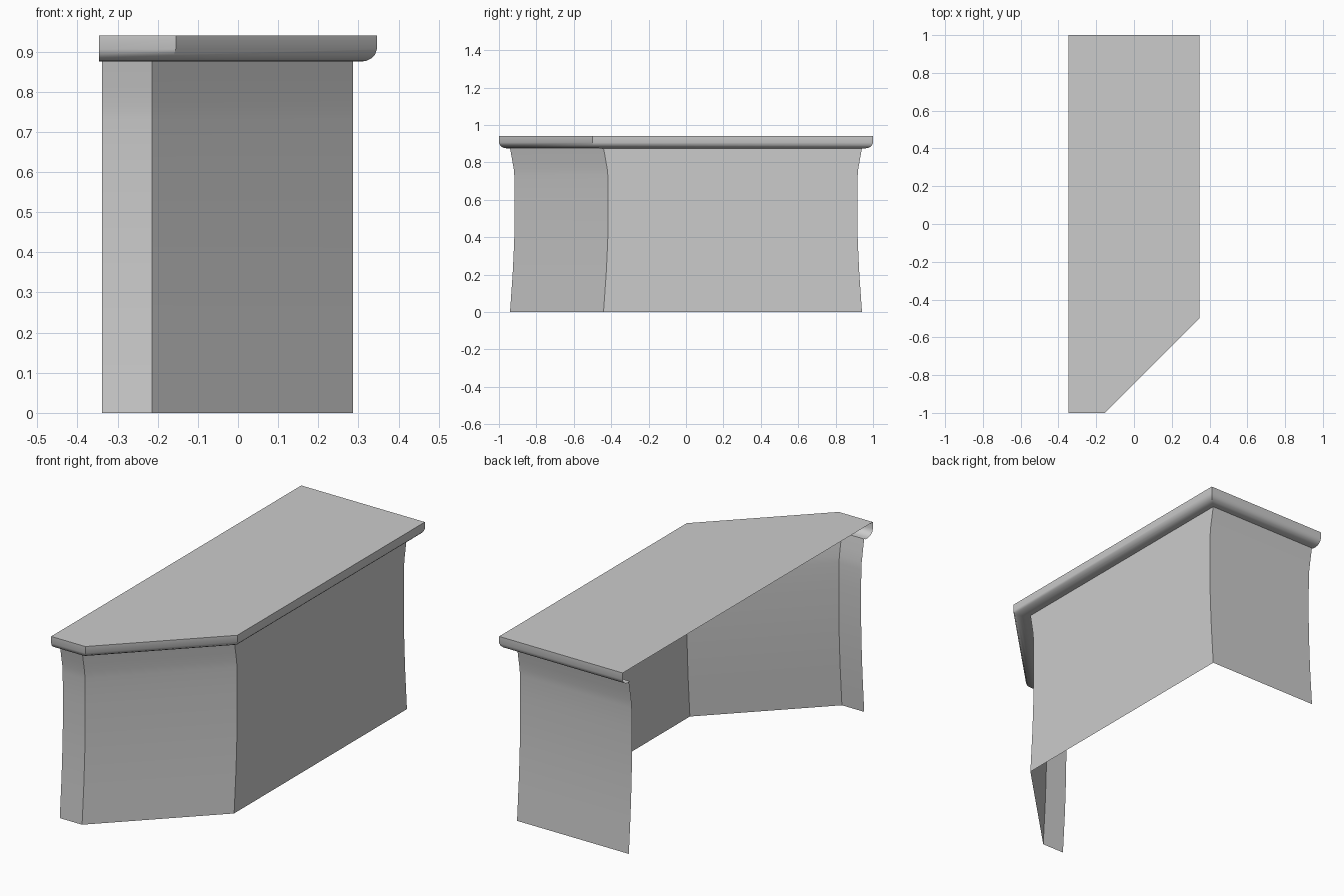
import bpy

if "Cube" in bpy.data.objects:
    bpy.data.objects.remove(bpy.data.objects["Cube"])

# Plan outline, open on the left (staff) side: start, corners, end
X0, X1 = -0.346, 0.346
PLAN = [(X0, -1.0), (-0.155, -1.0), (X1, -0.5), (X1, 1.0), (X0, 1.0)]
# Inset direction of each outline point
INSET = [(0, 1), (-1, 1), (-1, 1), (-1, -1), (0, -1)]


def make_object(name, verts, faces):
    mesh = bpy.data.meshes.new(name)
    mesh.from_pydata(verts, [], faces)
    mesh.update()
    obj = bpy.data.objects.new(name, mesh)
    bpy.context.collection.objects.link(obj)
    bpy.ops.object.select_all(action='DESELECT')
    obj.select_set(True)
    bpy.context.view_layer.objects.active = obj
    bpy.ops.object.shade_smooth_by_angle(angle=0.6)
    return obj


def sweep(name, profile, end_x):
    """Sweep (inset, extra y inset, z) rows along the plan outline."""
    n = len(PLAN)
    verts = []
    for d, e, z in profile:
        for i, ((x, y), (sx, sy)) in enumerate(zip(PLAN, INSET)):
            px = end_x if i in (0, n - 1) else x + sx * d
            verts.append((px, y + sy * (d + e), z))
    faces = [(r * n + i, r * n + i + 1, (r + 1) * n + i + 1, (r + 1) * n + i)
             for r in range(len(profile) - 1) for i in range(n - 1)]
    return make_object(name, verts, faces)


# Flat worktop
make_object("counter_top", [(x, y, 0.94) for x, y in PLAN], [tuple(range(len(PLAN)))])

# Rounded lip under the worktop edge, running in to the panels
RIM = [(0.06, 0.875), (0.04, 0.875), (0.026, 0.877), (0.014, 0.883),
       (0.005, 0.892), (0.0, 0.906), (0.0, 0.94)]
sweep("rounded_rim", [(d, 0, z) for d, z in RIM], X0)

# Body panels: front, diagonal and rear waisted in y, right panel flat
WAIST = [(0, 0.0), (0.007, 0.1), (0.014, 0.2), (0.019, 0.3), (0.023, 0.4),
         (0.025, 0.5), (0.025, 0.62), (0.023, 0.73), (0.020, 0.765),
         (0.012, 0.81), (0.005, 0.85), (0, 0.875)]
sweep("body_panels", [(0.059, e, z) for e, z in WAIST], -0.339)
